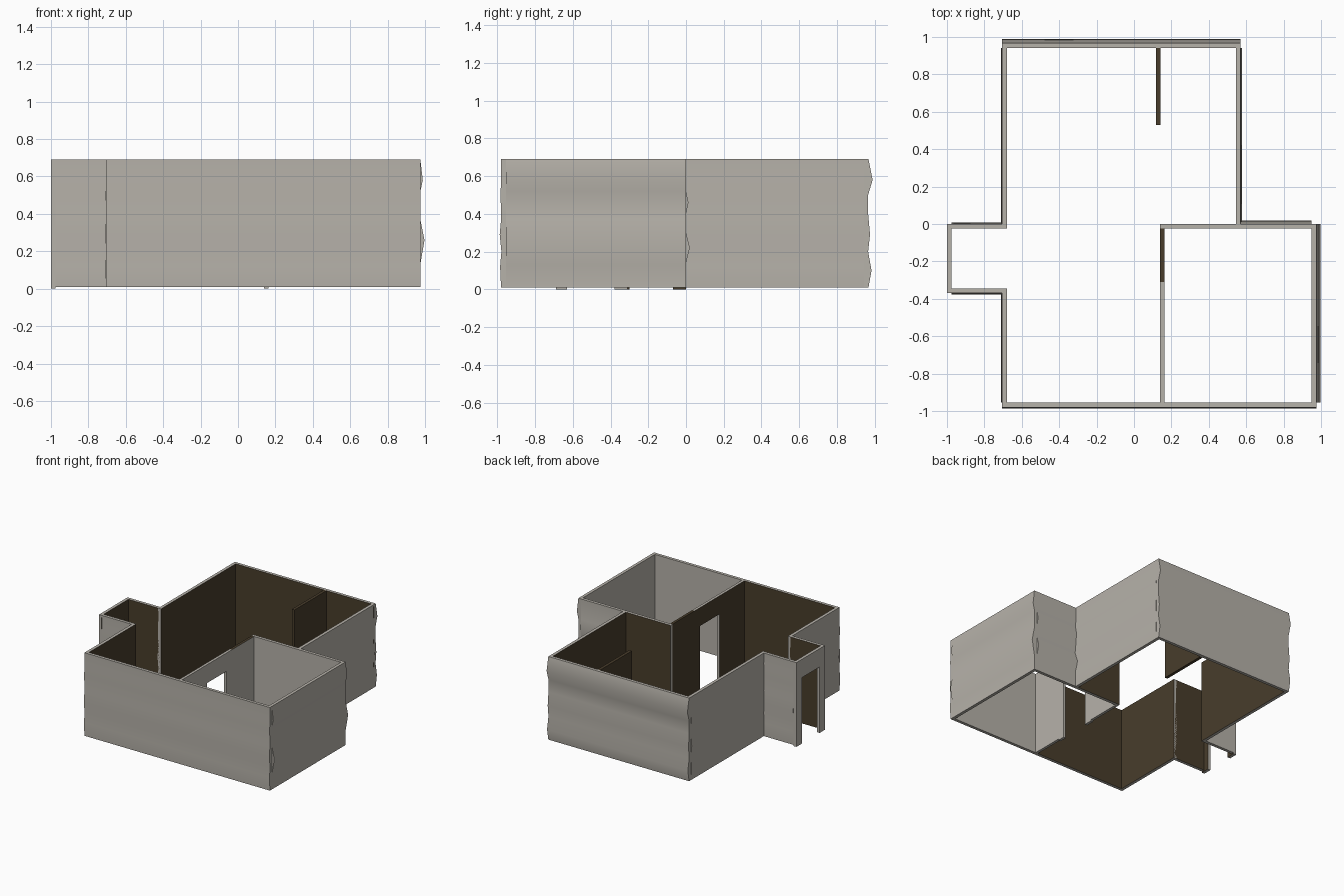
import bpy, bmesh, math
from mathutils import Vector

if "Cube" in bpy.data.objects:
    bpy.data.objects.remove(bpy.data.objects["Cube"])

T, Z0, H = 0.025, 0.01, 0.69      # wall thickness, underside, top
DOOR = 0.54                       # height of the door openings


def material(name, rgb):
    m = bpy.data.materials.new(name)
    m.diffuse_color = (*rgb, 1)
    m.use_nodes = True
    m.node_tree.nodes["Principled BSDF"].inputs["Base Color"].default_value = m.diffuse_color
    return m


PLASTER = material("grey plaster", (0.47, 0.445, 0.40))
BROWN = material("dark brown lining", (0.065, 0.046, 0.024))


def finish(name, bm, brown_rule):
    bmesh.ops.recalc_face_normals(bm, faces=bm.faces)
    for f in bm.faces:
        f.normal_update()
        f.material_index = 1 if brown_rule(f.normal) else 0
    me = bpy.data.meshes.new(name)
    bm.to_mesh(me)
    bm.free()
    me.materials.append(PLASTER)
    me.materials.append(BROWN)
    ob = bpy.data.objects.new(name, me)
    bpy.context.collection.objects.link(ob)
    bpy.context.view_layer.objects.active = ob
    bpy.ops.object.select_all(action='DESELECT')
    ob.select_set(True)
    bpy.ops.object.shade_smooth_by_angle(angle=math.radians(45))


def facing(*dirs):
    vs = [Vector(d) for d in dirs]
    return lambda n: any(n.dot(v) > 0.7 for v in vs)


def box(name, x0, x1, y0, y1, z0=Z0, z1=H, brown=lambda n: False):
    bm = bmesh.new()
    bmesh.ops.create_cube(bm, size=1)
    for v in bm.verts:
        v.co = ((x0 + x1) / 2 + v.co.x * (x1 - x0),
                (y0 + y1) / 2 + v.co.y * (y1 - y0),
                (z0 + z1) / 2 + v.co.z * (z1 - z0))
    finish(name, bm, brown)


def wavy_wall(name, a, b, out, waves, lined=True):
    """Wall from a to b along its outer line; waves = (offset, z) going up."""
    out = Vector((*out, 0))
    prof = [(-T, H), (-T, Z0), (0, Z0)] + waves + [(0, H)]
    bm = bmesh.new()
    ends = [[bm.verts.new(Vector((*p, z)) + out * d) for d, z in prof] for p in (a, b)]
    n = len(prof)
    for i in range(n):
        j = (i + 1) % n
        bm.faces.new((ends[0][i], ends[0][j], ends[1][j], ends[1][i]))
    for e in ends:
        bm.faces.new(e)
    finish(name, bm, facing(-out) if lined else (lambda q: False))


# outer wave profiles
BACK = [(.016, .1), (-.002, .2), (.008, .29), (-.002, .4), (-.002, .5), (.022, .58)]
EAST = [(0, .13), (.022, .26), (0, .37), (0, .52), (.013, .58)]
STEP = [(0, .14), (.02, .22), (0, .3), (0, .4), (.013, .46), (0, .52)]
SOFT = [(.005, .12), (-.002, .2), (.007, .29), (-.001, .38), (.003, .5), (-.001, .6)]

# main room
wavy_wall("back_wall", (-.705, .967), (.57, .967), (0, 1), BACK)
wavy_wall("upper_right_wall", (.57, 0), (.57, .942), (1, 0), SOFT)
wavy_wall("upper_left_wall", (-.705, -.025), (-.705, .942), (-1, 0), SOFT)
wavy_wall("lower_left_wall", (-.705, -.955), (-.705, -.345), (-1, 0), SOFT)
wavy_wall("front_wall_main", (-.705, -.98), (.15, -.98), (0, -1), SOFT)
box("stub_wall", .118, .142, .53, .942, brown=lambda n: True)

# small side room
wavy_wall("front_wall_side_room", (.15, -.98), (.975, -.98), (0, -1), SOFT, False)
wavy_wall("right_wall", (.975, -.955), (.975, 0), (1, 0), EAST, False)
wavy_wall("step_wall", (.57, 0), (.95, 0), (0, 1), STEP, False)
box("inner_cross_wall", .14, .57, -T, 0, brown=facing((0, 1, 0)))

# partition with doorway
west = facing((-1, 0, 0))
box("partition_front", .14, .162, -.955, -.69, brown=west)
box("partition_jamb_front", .14, .162, -.69, -.63, 0, brown=west)
box("partition_lintel_front", .14, .162, -.63, -.38, DOOR, brown=west)
box("partition_jamb_back", .14, .162, -.38, -.31, 0, brown=west)
box("partition_back", .14, .162, -.31, -T, brown=facing((-1, 0, 0), (0, 0, 1)))

# entrance porch
wavy_wall("porch_back_wall", (-.975, 0), (-.705, 0), (0, 1), SOFT)
wavy_wall("porch_front_wall", (-.975, -.37), (-.705, -.37), (0, -1), SOFT)
box("porch_corner_back", -.705, -.68, -T, 0, brown=facing((0, -1, 0), (1, 0, 0)))
box("porch_corner_front", -.705, -.68, -.37, -.345, brown=facing((0, 1, 0), (1, 0, 0)))
east = facing((1, 0, 0))
box("porch_jamb_back", -1, -.975, -.07, 0, 0, brown=east)
box("porch_jamb_front", -1, -.975, -.37, -.30, 0, brown=east)
box("porch_lintel", -1, -.975, -.30, -.07, DOOR, brown=east)
